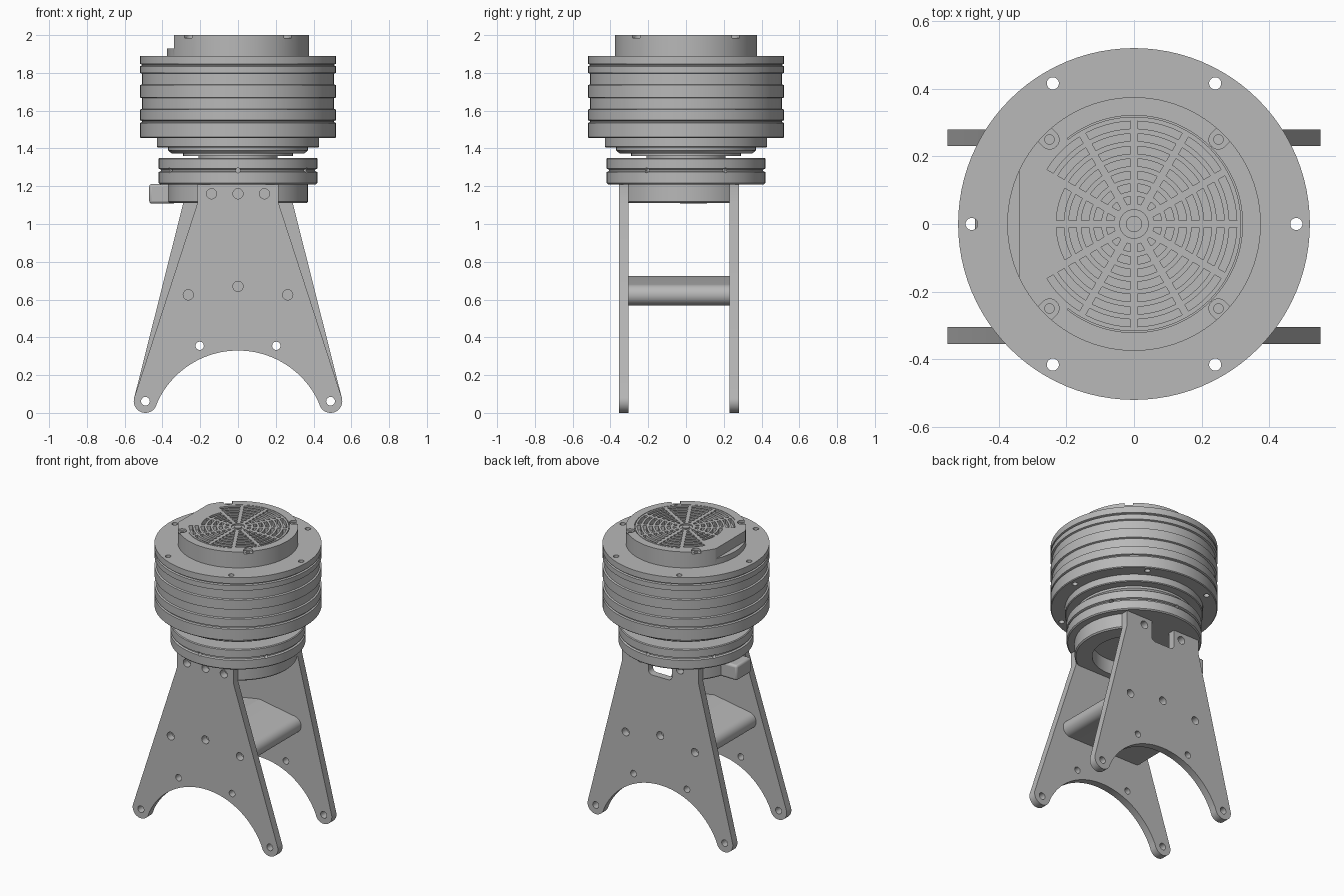
import bpy, bmesh
from math import sin, cos, pi, radians, atan2, acos, asin, hypot
from mathutils import Matrix

if "Cube" in bpy.data.objects:
    bpy.data.objects.remove(bpy.data.objects["Cube"])

grey = bpy.data.materials.new("machined grey")
grey.use_nodes = True
color = (0.48, 0.48, 0.48, 1)
grey.diffuse_color = color
grey.node_tree.nodes["Principled BSDF"].inputs["Base Color"].default_value = color

UP = Matrix.Identity(4)
FRONT = Matrix.Rotation(pi / 2, 4, 'X')      # outline in x-z, depth along -y
SEG = 96


def arc(cx, cy, r, a0, a1, n):
    return [(cx + r * cos(a0 + (a1 - a0) * i / n), cy + r * sin(a0 + (a1 - a0) * i / n))
            for i in range(n + 1)]


def circle(cx, cy, r, n=24):
    return arc(cx, cy, r, 0, 2 * pi, n)[:-1]


def rect(x0, x1, y0, y1):
    return [(x0, y0), (x1, y0), (x1, y1), (x0, y1)]


def prism(bm, pts, lo, hi, m=UP):
    bottom = [bm.verts.new(m @ Matrix.Translation((x, y, lo)).translation) for x, y in pts]
    top = [bm.verts.new(m @ Matrix.Translation((x, y, hi)).translation) for x, y in pts]
    bm.faces.new(bottom[::-1])
    bm.faces.new(top)
    n = len(pts)
    for i in range(n):
        j = (i + 1) % n
        bm.faces.new((bottom[i], bottom[j], top[j], top[i]))


def finish(bm, name):
    bmesh.ops.recalc_face_normals(bm, faces=bm.faces)
    me = bpy.data.meshes.new(name)
    bm.to_mesh(me)
    bm.free()
    me.materials.append(grey)
    ob = bpy.data.objects.new(name, me)
    bpy.context.collection.objects.link(ob)
    return ob


def solid(name, prisms):
    bm = bmesh.new()
    for p in prisms:
        prism(bm, *p)
    return finish(bm, name)


def lathe(name, profile, ring=False):
    # profile of (radius, z); solid profiles start and end on the axis
    bm = bmesh.new()
    vs = [bm.verts.new((r, 0, z)) for r, z in profile]
    es = [bm.edges.new(p) for p in zip(vs, vs[1:])]
    if ring:
        es.append(bm.edges.new((vs[-1], vs[0])))
    bmesh.ops.spin(bm, geom=vs + es, cent=(0, 0, 0), axis=(0, 0, 1),
                   angle=2 * pi, steps=SEG, use_duplicate=False)
    bmesh.ops.remove_doubles(bm, verts=bm.verts, dist=1e-5)
    return finish(bm, name)


def cut(ob, prisms):
    cutter = solid("cutter", prisms)
    cutter.hide_render = True
    mod = ob.modifiers.new("cut", 'BOOLEAN')
    mod.operation, mod.solver, mod.object = 'DIFFERENCE', 'EXACT', cutter
    select(ob)
    bpy.ops.object.modifier_apply(modifier=mod.name)
    bpy.data.objects.remove(cutter)


def select(ob):
    for o in bpy.context.selected_objects:
        o.select_set(False)
    ob.select_set(True)
    bpy.context.view_layer.objects.active = ob


def sector(r0, r1, a0, a1, n, gap=0.0):
    g0, g1 = asin(gap / r0), asin(gap / r1)
    return arc(0, 0, r1, a0 + g1, a1 - g1, n) + arc(0, 0, r0, a1 - g0, a0 + g0, n)


# Side plates: tapered, round feet joined by an arch
FX, FZ, FR = 0.49, 0.062, 0.062
AZ, AR = -0.14, 0.47


def leg_plate(name, w, y0, y1, top_holes):
    dx, dz = w - FX, 1.11 - FZ
    start = atan2(dz, dx) - acos(FR / hypot(dx, dz))
    inner = atan2(AZ - FZ, -FX)
    half = [(w, 1.21), (w, 1.11)] + arc(FX, FZ, FR, start, inner, 20)
    half += arc(0, AZ, AR, inner + pi, pi / 2, 24)[1:]
    outline = half + [(-x, z) for x, z in half[-2::-1]]
    ob = solid(name, [(outline, -y1, -y0, FRONT)])
    holes = [(s * x, z, r) for s in (-1, 1)
             for x, z, r in ((FX, FZ, 0.023), (0.203, 0.355, 0.022), (0.263, 0.625, 0.027))]
    holes += [(0, 0.67, 0.027)] + [(x, 1.16, 0.027) for x in top_holes]
    cut(ob, [(circle(x, z, r), -y1 - 0.002, -y0 + 0.002, FRONT) for x, z, r in holes])
    return ob


leg_plate("front_leg_plate", 0.215, -0.355, -0.305, (-0.14, 0, 0.14))
back = leg_plate("back_leg_plate", 0.29, 0.23, 0.28, (-0.15, 0.15))
notch = ([(0.09, 1.3), (-0.09, 1.3)] + arc(-0.06, 1.1, 0.03, pi, 1.5 * pi, 6)
         + arc(0.06, 1.1, 0.03, 1.5 * pi, 2 * pi, 6))
cut(back, [(notch, -0.3, -0.2, FRONT)])

# Cross brace between the plates
tilt = atan2(0.045, 0.263)
brace = (arc(0.263, 0.625, 0.056, -pi / 2, pi / 2 - tilt, 16)
         + arc(0, 0.67, 0.056, pi / 2 - tilt, pi / 2 + tilt, 4)
         + arc(-0.263, 0.625, 0.056, pi / 2 + tilt, 1.5 * pi, 16))
solid("cross_brace", [(brace, -0.23, 0.305, FRONT)])

# Mounting ring with flats for the plates, and its side connector
mount = lathe("mounting_ring", [(0.26, 1.11), (0.362, 1.11), (0.37, 1.118), (0.37, 1.21),
                                (0.26, 1.21)], ring=True)
cut(mount, [(rect(-0.6, 0.6, 0.23, 0.6), 1, 1.3), (rect(-0.6, 0.6, -0.6, -0.305), 1, 1.3)])
plug = solid("side_connector", [(rect(-0.47, -0.33, -0.04, 0.12), 1.108, 1.212)])
bev = plug.modifiers.new("soft edges", 'BEVEL')
bev.width, bev.segments = 0.015, 3

# Base flange with a groove and radial set-screw holes
flange = lathe("base_flange", [(0, 1.21), (0.413, 1.21), (0.42, 1.217), (0.42, 1.275),
                               (0.408, 1.28), (0.408, 1.288), (0.42, 1.293), (0.42, 1.345),
                               (0.415, 1.35), (0, 1.35)])
cut(flange, [(circle(0, 1.284, 0.013, 16), 0.39, 0.45,
              Matrix.Rotation(radians(a), 4, 'Z') @ FRONT) for a in range(0, 360, 60)])

# Neck and stepped collar
lathe("neck_collar", [(0, 1.34), (0.21, 1.34), (0.21, 1.36), (0.29, 1.36), (0.29, 1.372),
                      (0.35, 1.372), (0.37, 1.39), (0.37, 1.405), (0.425, 1.405),
                      (0.43, 1.41), (0.43, 1.455), (0, 1.455)])

# Ribbed housing with through holes
profile = [(0, 1.455), (0.515, 1.455), (0.52, 1.46)]
for z0, z1 in ((1.535, 1.55), (1.605, 1.67), (1.735, 1.8), (1.835, 1.848)):
    profile += [(0.52, z0), (0.509, z0 + 0.004), (0.509, z1 - 0.004), (0.52, z1)]
profile += [(0.52, 1.89), (0, 1.89)]
housing = lathe("ribbed_housing", profile)
cut(housing, [(circle(0.48 * cos(i * pi / 3), 0.48 * sin(i * pi / 3), 0.018), 1.4, 1.95)
              for i in range(6)])

# Top cap with a side flat, corner screws, seam and grille
cap = lathe("top_cap", [(0, 1.88), (0.375, 1.88), (0.375, 2), (0.042, 2), (0.042, 1.992),
                        (0.024, 1.992), (0.024, 2), (0, 2)])
cut(cap, [(rect(-0.5, -0.34, -0.4, 0.4), 1.93, 2.1)])
slots = [(sector(0.317, 0.321, radians(-128), radians(128), 80), 1.994, 2.05)]
for ring in range(7):
    r = 0.06 + 0.037 * ring
    for k in range(12):
        if ring > 4 and k in (5, 6):
            continue
        slots.append((sector(r, r + 0.022, k * pi / 6, (k + 1) * pi / 6, 6, 0.011), 1.97, 2.05))
cut(cap, slots)
corners = [Matrix.Rotation(pi / 4 + i * pi / 2, 4, 'Z') for i in range(4)]
pocket = arc(0.353, 0, 0.028, pi / 2, 1.5 * pi, 12) + [(0.45, -0.028), (0.45, 0.028)]
cut(cap, [(pocket, 1.985, 2.05, m) for m in corners])
cut(cap, [(circle(0.353, 0, 0.014, 16), 1.965, 2.05, m) for m in corners])

# Smooth the round surfaces, keep machined edges sharp
for ob in bpy.context.collection.objects:
    if ob.type == 'MESH' and grey.name in ob.data.materials:
        select(ob)
        bpy.ops.object.shade_smooth_by_angle(angle=radians(30))
